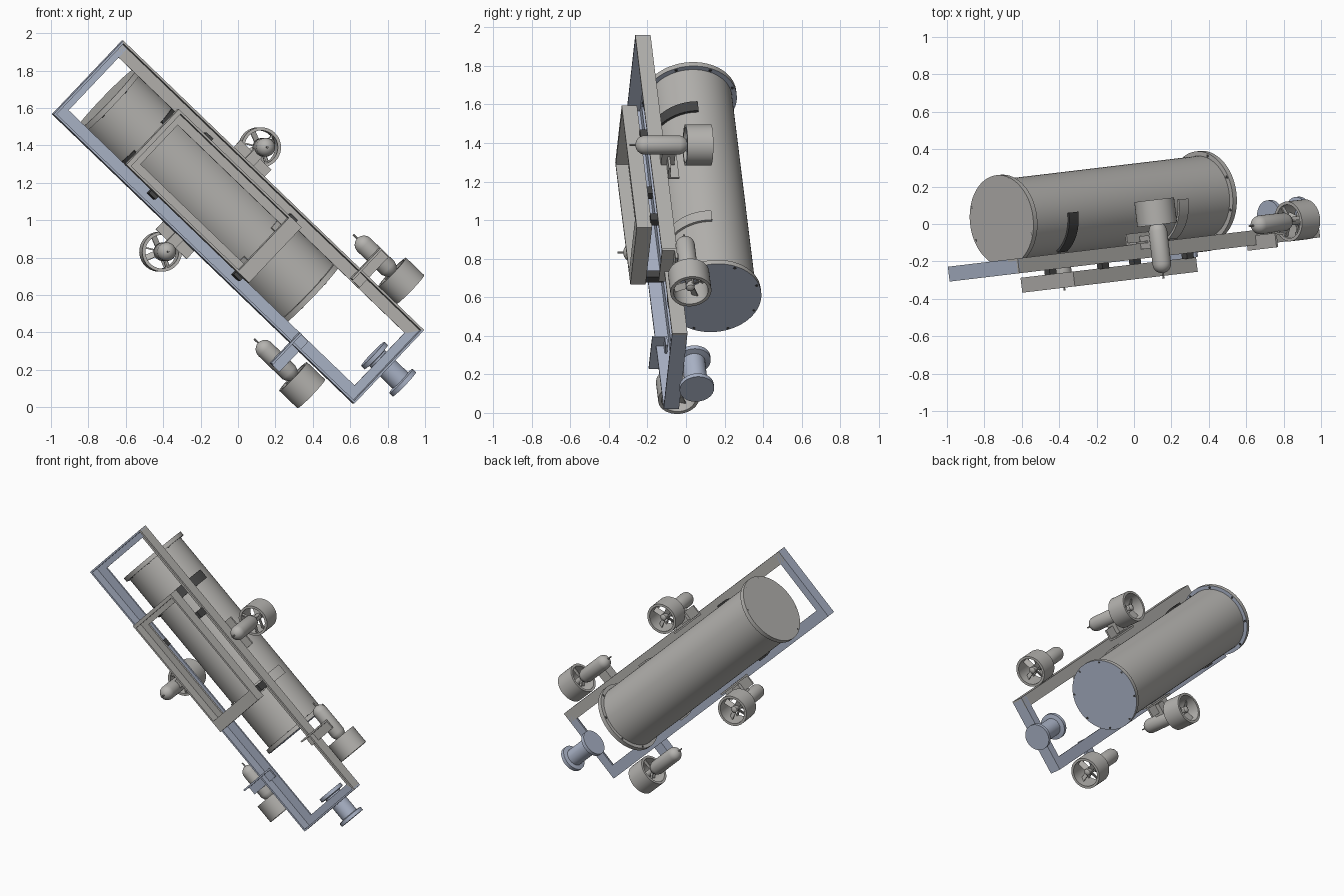
import bpy, bmesh, math
from mathutils import Matrix, Vector

if "Cube" in bpy.data.objects:
    bpy.data.objects.remove(bpy.data.objects["Cube"], do_unlink=True)


def material(name, color):
    m = bpy.data.materials.new(name)
    m.use_nodes = True
    m.diffuse_color = (*color, 1)
    m.node_tree.nodes["Principled BSDF"].inputs["Base Color"].default_value = (*color, 1)
    return m


GREY = material("warm grey", (0.46, 0.45, 0.43))
BLUE = material("blue grey", (0.41, 0.46, 0.58))
DARK = material("dark grey", (0.06, 0.06, 0.06))

# Tilted vehicle axes: u runs along the tank, v across the frame, w to the back
yaw, tilt = math.radians(6.8), math.radians(43.7)
X = Vector((math.cos(yaw), math.sin(yaw), 0))
Z = Vector((0, 0, 1))
U = X * math.cos(tilt) - Z * math.sin(tilt)
V = X * math.sin(tilt) + Z * math.cos(tilt)
W = V.cross(U)
PLACE = Matrix.Translation((0, -0.15, 0.99)) @ Matrix((V, U, W)).transposed().to_4x4()
TO_U = Matrix.Rotation(-math.pi / 2, 4, 'X')   # turns a z axis into the u axis


def finish(name, bm, mat, smooth=False):
    bmesh.ops.recalc_face_normals(bm, faces=bm.faces)
    me = bpy.data.meshes.new(name)
    bm.to_mesh(me)
    bm.free()
    me.materials.append(mat)
    if smooth:
        me.shade_smooth()
        me.set_sharp_from_angle(angle=math.radians(35))
    ob = bpy.data.objects.new(name, me)
    ob.matrix_world = PLACE
    bpy.context.collection.objects.link(ob)
    return ob


def add_box(bm, u, v, w):
    size = Matrix.Diagonal((abs(v[1] - v[0]), u[1] - u[0], w[1] - w[0], 1))
    mid = Matrix.Translation((sum(v) / 2, sum(u) / 2, sum(w) / 2))
    bmesh.ops.create_cube(bm, size=1, matrix=mid @ size)


def boxes(name, mat, *parts):
    bm = bmesh.new()
    for p in parts:
        add_box(bm, *p)
    return finish(name, bm, mat)


def lathe(name, mat, profile, at, axis='u', closed=False, start=0, sweep=360, steps=40):
    """Spin (radius, distance) points about the u or w axis through at = (u, v, w)."""
    bm = bmesh.new()
    vs = [bm.verts.new((r, 0, t)) for r, t in profile]
    es = [bm.edges.new(p) for p in zip(vs, vs[1:])]
    if closed:
        es.append(bm.edges.new((vs[-1], vs[0])))
    bmesh.ops.rotate(bm, verts=vs, matrix=Matrix.Rotation(math.radians(start), 3, 'Z'))
    bmesh.ops.spin(bm, geom=vs + es, axis=(0, 0, 1), cent=(0, 0, 0),
                   angle=math.radians(sweep), steps=steps)
    bmesh.ops.remove_doubles(bm, verts=bm.verts, dist=0.0001)
    if sweep < 360:
        bmesh.ops.holes_fill(bm, edges=[e for e in bm.edges if e.is_boundary])
    bm.transform(Matrix.Translation((at[1], at[0], at[2])) @ (TO_U if axis == 'u' else Matrix()))
    return finish(name, bm, mat, True)


def blue_below(ob):
    """Faces that look along +u take the blue colour."""
    ob.data.materials.append(BLUE)
    for f in ob.data.polygons:
        if f.normal.y > 0.9:
            f.material_index = 1


# Main frame of angle sections: back plate plus outer leg
HU, HV, B, T = 1.12, 0.272, 0.04, 0.012
for s, side, mat in ((1, "upper", GREY), (-1, "lower", BLUE)):
    boxes(side + "_rail", mat,
          ((-HU, HU), (s * 0.195, s * HV), (B - T, B)),
          ((-HU, HU), (s * (HV - T), s * HV), (-B, B)))
boxes("top_end_rail", BLUE,
      ((-HU, -HU + 0.05), (-HV, HV), (B - T, B)), ((-HU, -HU + T), (-HV, HV), (-B, B)))
boxes("bottom_end_rail", BLUE,
      ((HU - 0.06, HU), (-HV, HV), (B - T, B)), ((HU - T, HU), (-HV, HV), (-B, B)))

# Smaller front frame on short stand-offs
boxes("front_frame", GREY,
      ((-0.66, -0.635), (-0.205, 0.205), (-0.145, -0.065)),
      ((-0.66, -0.6), (-0.205, 0.205), (-0.08, -0.065)),
      ((0.17, 0.255), (-0.205, 0.205), (-0.145, -0.065)),
      *[((-0.66, 0.255), (s * 0.145, s * 0.205), (-0.08, -0.065)) for s in (1, -1)],
      *[((-0.66, 0.255), (s * 0.193, s * 0.205), (-0.145, -0.065)) for s in (1, -1)])
boxes("standoffs", DARK,
      *[((u, u + 0.05), (s * 0.185, s * 0.225), (-0.07, B - T))
        for u in (-0.46, 0.17) for s in (1, -1)])

# Tank with a flange at each end
R, F, L0, L1, E = 0.22, 0.245, -0.945, 0.57, 0.03
tank = lathe("tank", GREY, [(0, L0), (F, L0), (F, L0 + E), (R, L0 + E), (R, L1 - E),
                            (F, L1 - E), (F, L1), (0, L1)], (0, 0, 0.25), steps=64)
blue_below(tank)

# Flange bolts
bm = bmesh.new()
for mid in (L0 + E / 2 + 0.002, L1 - E / 2):
    for i in range(8):
        a = math.tau * (i + 0.5) / 8
        at = Matrix.Translation((0.232 * math.cos(a), mid, 0.25 + 0.232 * math.sin(a)))
        bmesh.ops.create_cone(bm, cap_ends=True, segments=8, radius1=0.008, radius2=0.008,
                              depth=E + 0.004, matrix=at @ TO_U)
finish("flange_bolts", bm, DARK)

# Tank straps
for u, mat, label in ((-0.63, DARK, "top"), (0.19, GREY, "bottom")):
    for start, side in ((0, "upper"), (118, "lower")):
        lathe(f"{label}_{side}_strap", mat,
              [(R, -0.035), (0.232, -0.035), (0.232, 0.035), (R, 0.035)],
              (u, 0, 0.25), closed=True, start=start, sweep=62, steps=10)

# Cable spool on the bottom end rail
spool = lathe("cable_spool", BLUE,
              [(0, 0), (0.09, 0), (0.09, 0.025), (0.06, 0.03), (0.06, 0.205), (0.09, 0.21),
               (0.09, 0.235), (0, 0.235)], (1.02, 0, 0.1))


# Thruster: pod, nose pin, duct and propeller, pointing along the chosen axis
def thruster(name, at, axis):
    nose = [(0.05 * math.sin(a), 0.05 - 0.05 * math.cos(a))
            for a in (i * math.pi / 12 for i in range(7))]
    lathe(name + "_pod", GREY, nose + [(0.05, 0.23), (0.04, 0.255), (0.022, 0.27),
                                       (0.022, 0.37), (0, 0.385)], at, axis, steps=28)
    lathe(name + "_nose_pin", GREY, [(0, -0.03), (0.005, -0.03), (0.005, 0.01)],
          at, axis, steps=8)
    lathe(name + "_duct", GREY, [(0.09, 0.26), (0.107, 0.26), (0.107, 0.395), (0.09, 0.395)],
          at, axis, closed=True)
    bm = bmesh.new()
    for i in range(4):      # pitched blades
        m = (Matrix.Rotation(i * math.pi / 2 + 0.4, 4, 'Z') @ Matrix.Translation((0.05, 0, 0.34))
             @ Matrix.Rotation(0.6, 4, 'X') @ Matrix.Diagonal((0.072, 0.036, 0.005, 1)))
        bmesh.ops.create_cube(bm, size=1, matrix=m)
    for i in range(3):      # struts holding the duct
        m = (Matrix.Rotation(i * math.tau / 3, 4, 'Z') @ Matrix.Translation((0.06, 0, 0.275))
             @ Matrix.Diagonal((0.08, 0.008, 0.02, 1)))
        bmesh.ops.create_cube(bm, size=1, matrix=m)
    bm.transform(Matrix.Translation((at[1], at[0], at[2])) @ (TO_U if axis == 'u' else Matrix()))
    finish(name + "_propeller", bm, GREY)


for s, side, mat in ((1, "upper", GREY), (-1, "lower", BLUE)):
    thruster(side + "_side_thruster", (-0.175, s * 0.386, -0.13), 'w')
    thruster(side + "_rear_thruster", (0.53, s * 0.386, 0.065), 'u')
    # Brackets joining the thrusters to the rails
    boxes(side + "_side_bracket", GREY,
          ((-0.29, -0.06), (s * 0.262, s * 0.33), (B, B + 0.012)),
          ((-0.29, -0.06), (s * 0.25, s * 0.262), (B, 0.1)),
          ((-0.205, -0.145), (s * 0.27, s * 0.36), (0.01, 0.08)))
    boxes(side + "_rear_bracket", mat,
          ((0.645, 0.715), (s * 0.2, s * 0.425), (0.0, 0.012)),
          ((0.645, 0.657), (s * 0.2, s * 0.425), (-0.065, 0.012)),
          ((0.66, 0.7), (s * 0.366, s * 0.406), (0.0, 0.03)))
